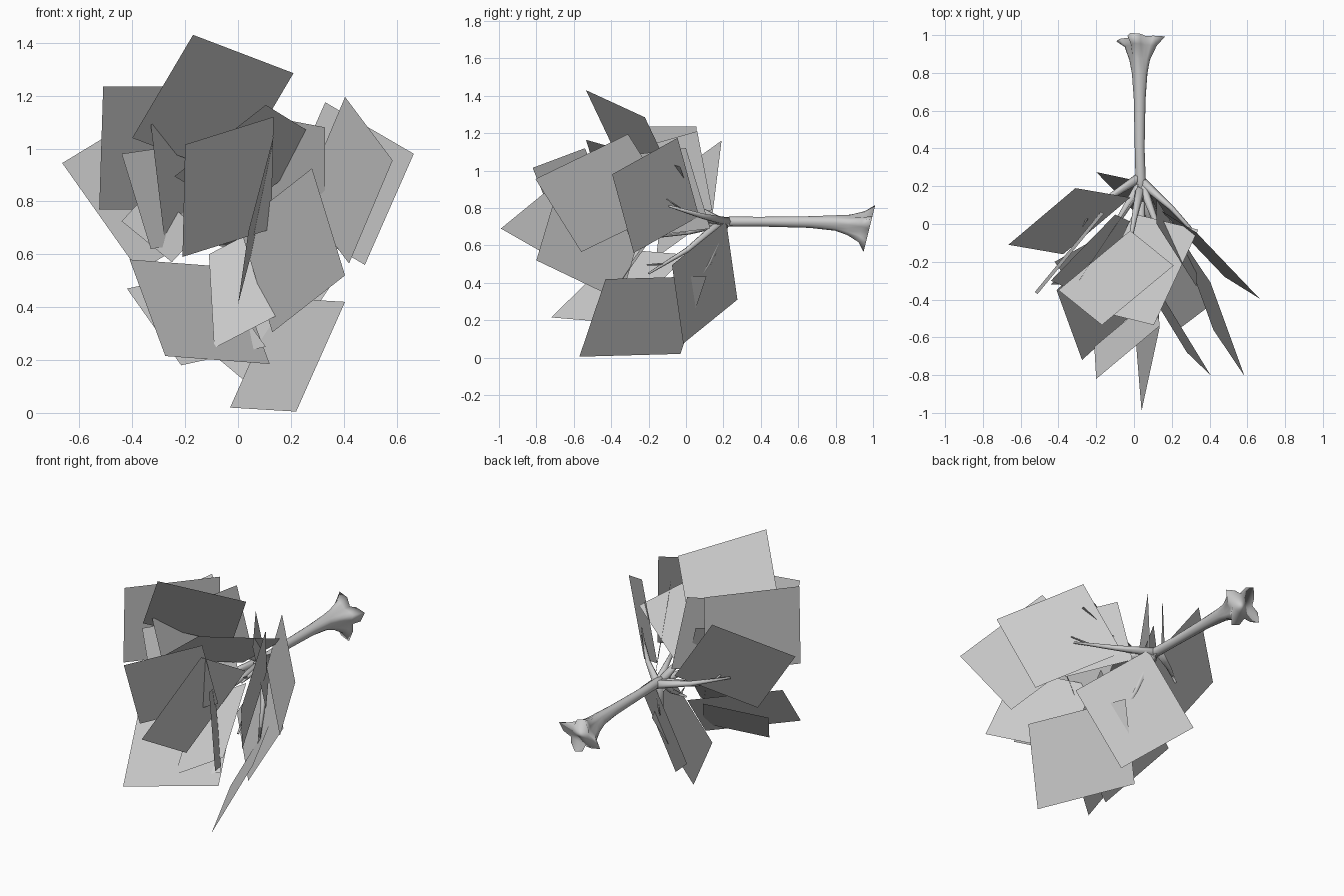
import bpy, bmesh, math
from mathutils import Vector

if "Cube" in bpy.data.objects:
    bpy.data.objects.remove(bpy.data.objects["Cube"])


def make_object(name, bm, smooth=False):
    mesh = bpy.data.meshes.new(name)
    bm.to_mesh(mesh)
    bm.free()
    for p in mesh.polygons:
        p.use_smooth = smooth
    ob = bpy.data.objects.new(name, mesh)
    bpy.context.collection.objects.link(ob)
    return ob


def tube(name, path, sides=8, lobes=None):
    """Loft rings along path of (x, y, z, radius); lobes = root bulge per ring."""
    bm = bmesh.new()
    pts = [Vector(p[:3]) for p in path]
    rings = []
    for i, p in enumerate(pts):
        d = pts[min(i + 1, len(pts) - 1)] - pts[max(i - 1, 0)]
        d.normalize()
        ref = Vector((0, 0, 1)) if abs(d.z) < 0.8 else Vector((1, 0, 0))
        a = d.cross(ref).normalized()
        b = a.cross(d)
        ring = []
        for k in range(sides):
            t = 2 * math.pi * k / sides
            r = path[i][3]
            if lobes:
                r *= 1 + lobes[i] * math.cos(4 * (t - math.radians(70)))
            ring.append(bm.verts.new(p + (a * math.cos(t) + b * math.sin(t)) * r))
        rings.append(ring)
    for r0, r1 in zip(rings, rings[1:]):
        for k in range(sides):
            n = (k + 1) % sides
            bm.faces.new((r0[k], r0[n], r1[n], r1[k]))
    bm.faces.new(rings[0])
    bm.faces.new(rings[-1])
    bmesh.ops.recalc_face_normals(bm, faces=bm.faces)
    return make_object(name, bm, True)


def leaf_card(name, corner, side_a, side_b):
    """Flat four-sided card given by a corner and its two neighbours."""
    c, a, b = Vector(corner), Vector(side_a), Vector(side_b)
    bm = bmesh.new()
    bm.faces.new([bm.verts.new(v) for v in (c, a, a + b - c, b)])
    return make_object(name, bm)


# trunk lying along y, with flared roots at the back
tube("trunk",
     [(.035, .98, .69, .105), (.035, .94, .70, .075), (.03, .87, .71, .053), (.03, .80, .72, .041),
      (.03, .66, .725, .031), (.03, .40, .727, .026), (.035, .24, .727, .027),
      (.04, .12, .725, .02)],
     16, [.34, .22, .12, .05, 0, 0, 0, 0])

# branches: start, middle and tip, tapering
start = (.035, .25, .725)
tips = [(-.30, .0, .76), (.36, -.09, .81), (.14, .0, .31), (-.03, -.15, .92),
        (.05, -.40, .68), (.20, -.25, .80), (-.20, -.20, .64), (.14, -.20, .45)]
for i, tip in enumerate(tips):
    s = Vector(start) + Vector((0, -.02 * (i % 4), 0))
    mid = s.lerp(Vector(tip), .5) + Vector((0, .015, -.01))
    tube(f"branch_{i + 1}", [(*s, .026), (*mid, .015), (*tip, .006)], 6)
    # small twig forking near the tip
    fork = mid.lerp(Vector(tip), .6)
    end = fork + (Vector(tip) - mid) * .35 + Vector((.02, -.02, .04))
    tube(f"twig_{i + 1}", [(*fork, .007), (*end, .003)], 4)

# foliage cards of the upper crown
upper = [
    ((-.17, -.535, 1.43), (.21, -.22, 1.285), (-.40, -.35, 1.04)),
    ((-.51, -.37, 1.235), (-.16, .055, 1.235), (-.525, -.36, .77)),
    ((-.665, -.11, .945), (-.31, .19, 1.16), (-.375, -.16, .535)),
    ((.665, -.395, .98), (.33, -.045, 1.175), (.48, -.28, .56)),
    ((.585, -.805, .955), (.405, -.31, 1.195), (.42, -.56, .565)),
    ((-.20, -.82, 1.015), (.135, -.54, 1.12), (-.21, -.65, .59)),
    ((.105, -.535, 1.165), (.34, -.03, 1.02), (-.24, -.45, .895)),
    ((-.05, .06, 1.21), (-.33, -.36, 1.09), (0, .14, .79)),
    ((.33, -.33, 1.08), (.12, .0, 1.12), (.33, -.20, .65)),
    ((-.44, -.30, .98), (-.10, .05, 1.03), (-.33, -.35, .62)),
]
# foliage cards of the lower crown
lower = [
    ((.405, -.80, .52), (.28, -.68, .925), (.13, -.35, .305)),
    ((.04, -.99, .69), (.135, -.55, 1.05), (0, -.50, .41)),
    ((-.275, -.72, .215), (-.41, -.35, .58), (.12, -.36, .185)),
    ((.22, -.57, .005), (-.03, -.03, .02), (.405, -.43, .42)),
    ((-.20, .275, .31), (.08, .215, .73), (.08, -.015, .075)),
    ((-.42, -.20, .47), (-.215, -.50, .18), (-.10, -.02, .54)),
    ((-.44, -.32, .725), (-.33, -.20, .845), (-.25, -.32, .57)),
    ((-.09, -.48, .245), (.16, -.37, .375), (-.11, -.23, .60)),
]
for label, cards in (("upper_leaf", upper), ("lower_leaf", lower)):
    for i, c in enumerate(cards):
        leaf_card(f"{label}_{i + 1}", *c)
